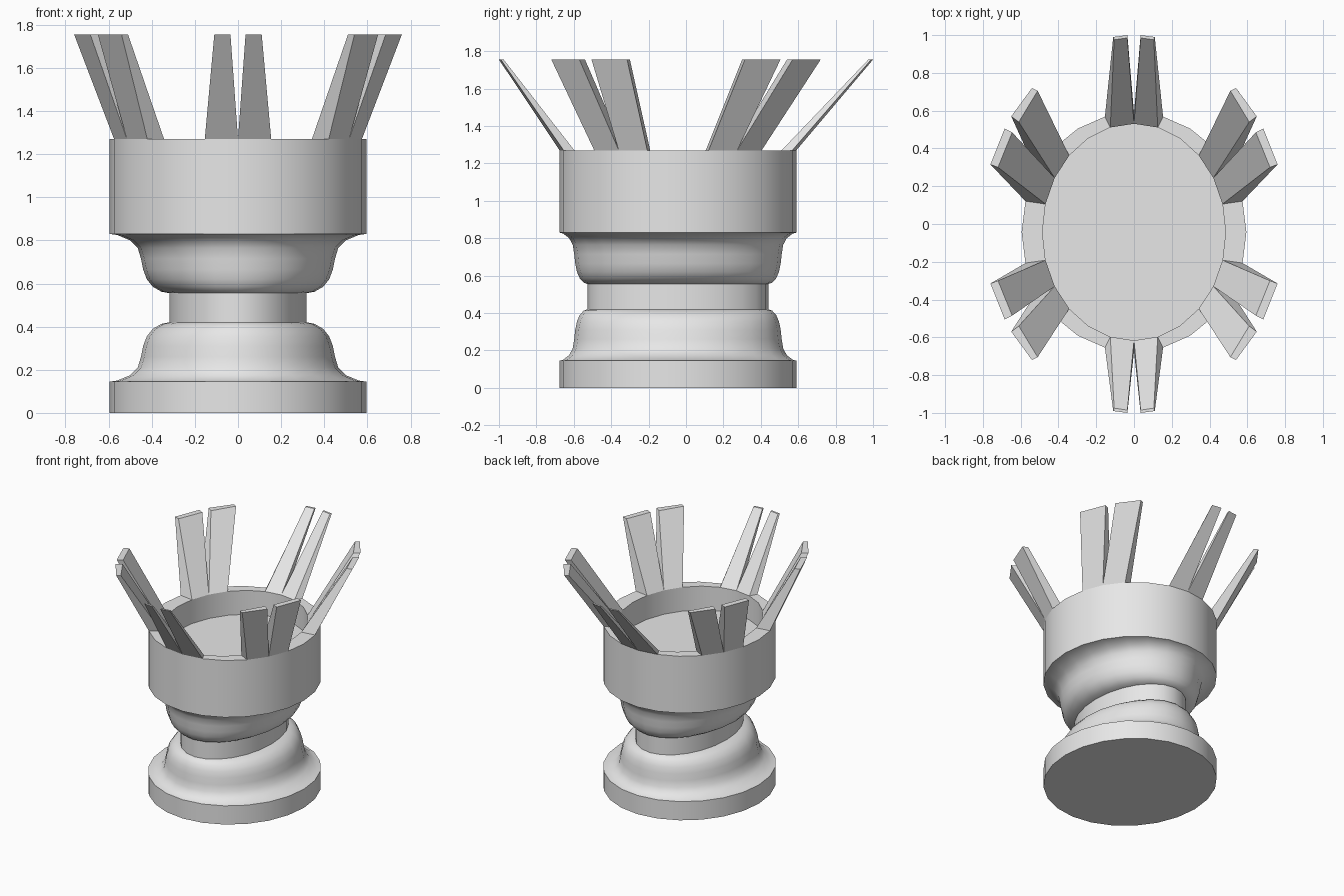
import bpy
import bmesh
from math import cos, sin, pi, radians

cube = bpy.data.objects.get("Cube")
if cube:
    bpy.data.objects.remove(cube, do_unlink=True)

SEGMENTS = 24
RX, RY, CY = 0.595, 0.633, -0.043   # oval radii and centre
RIM_Z, TIP_Z = 1.27, 1.755
RIM_INSET = 0.11

grey = bpy.data.materials.new("plain_grey")
grey.use_nodes = True
colour = (0.8, 0.8, 0.8, 1)
grey.diffuse_color = colour
grey.node_tree.nodes["Principled BSDF"].inputs["Base Color"].default_value = colour


def oval(inset, angle, z, side=1):
    """Point on the oval; insets are about half as deep along y."""
    return ((RX - inset) * cos(angle),
            CY + side * (RY - 0.54 * inset) * sin(angle), z)


def finish(bm, name):
    bmesh.ops.recalc_face_normals(bm, faces=bm.faces)
    mesh = bpy.data.meshes.new(name)
    bm.to_mesh(mesh)
    bm.free()
    mesh.materials.append(grey)
    obj = bpy.data.objects.new(name, mesh)
    bpy.context.collection.objects.link(obj)
    bpy.ops.object.select_all(action="DESELECT")
    obj.select_set(True)
    bpy.context.view_layer.objects.active = obj
    bpy.ops.object.shade_smooth_by_angle(angle=radians(40))


# Goblet body: oval lathe, foot and bowl share one mirrored curve
curve = [(0, 0.145), (0.035, 0.15), (0.095, 0.175), (0.13, 0.21),
         (0.145, 0.26), (0.155, 0.31), (0.172, 0.355), (0.2, 0.39),
         (0.24, 0.413), (0.277, 0.42)]
upper = [(inset, 0.975 - z) for inset, z in reversed(curve)]
profile = [(0, 0)] + curve + upper
profile += [(0, RIM_Z), (RIM_INSET, RIM_Z), (RIM_INSET, 1.085)]

bm = bmesh.new()
rings = [[bm.verts.new(oval(inset, 2 * pi * i / SEGMENTS, z))
          for i in range(SEGMENTS)] for inset, z in profile]
for low, high in zip(rings, rings[1:]):
    for i in range(SEGMENTS):
        j = (i + 1) % SEGMENTS
        bm.faces.new((low[i], low[j], high[j], high[i]))
bm.faces.new(rings[0])
bm.faces.new(rings[-1])
finish(bm, "goblet_body")

# Crown prongs: base angles, then tip corners (outer pair, inner pair)
prongs = {
    "end_prong": (75, 90, [(0.11, 0.99), (0.035, 1.0),
                           (0.035, 0.985), (0.105, 0.975)]),
    "diagonal_prong": (30, 45, [(0.65, 0.57), (0.54, 0.72),
                                (0.51, 0.705), (0.61, 0.54)]),
    "side_prong": (15, 30, [(0.76, 0.315), (0.685, 0.505),
                            (0.645, 0.485), (0.72, 0.30)]),
}


def add_prong(name, start, end, tip, sx, sy):
    bm = bmesh.new()
    a, b = radians(start), radians(end)
    base = [oval(inset, t, RIM_Z, sy)
            for inset, t in ((0, a), (0, b), (RIM_INSET, b), (RIM_INSET, a))]
    low = [bm.verts.new((sx * x, y, z)) for x, y, z in base]
    high = [bm.verts.new((sx * x, sy * y, TIP_Z)) for x, y in tip]
    for i in range(4):
        j = (i + 1) % 4
        bm.faces.new((low[i], low[j], high[j], high[i]))
    bm.faces.new(low)
    bm.faces.new(high)
    finish(bm, name)


for name, (start, end, tip) in prongs.items():
    for sx, lr in ((1, "left"), (-1, "right")):
        for sy, fb in ((1, "back"), (-1, "front")):
            add_prong(f"{fb}_{lr}_{name}", start, end, tip, sx, sy)
